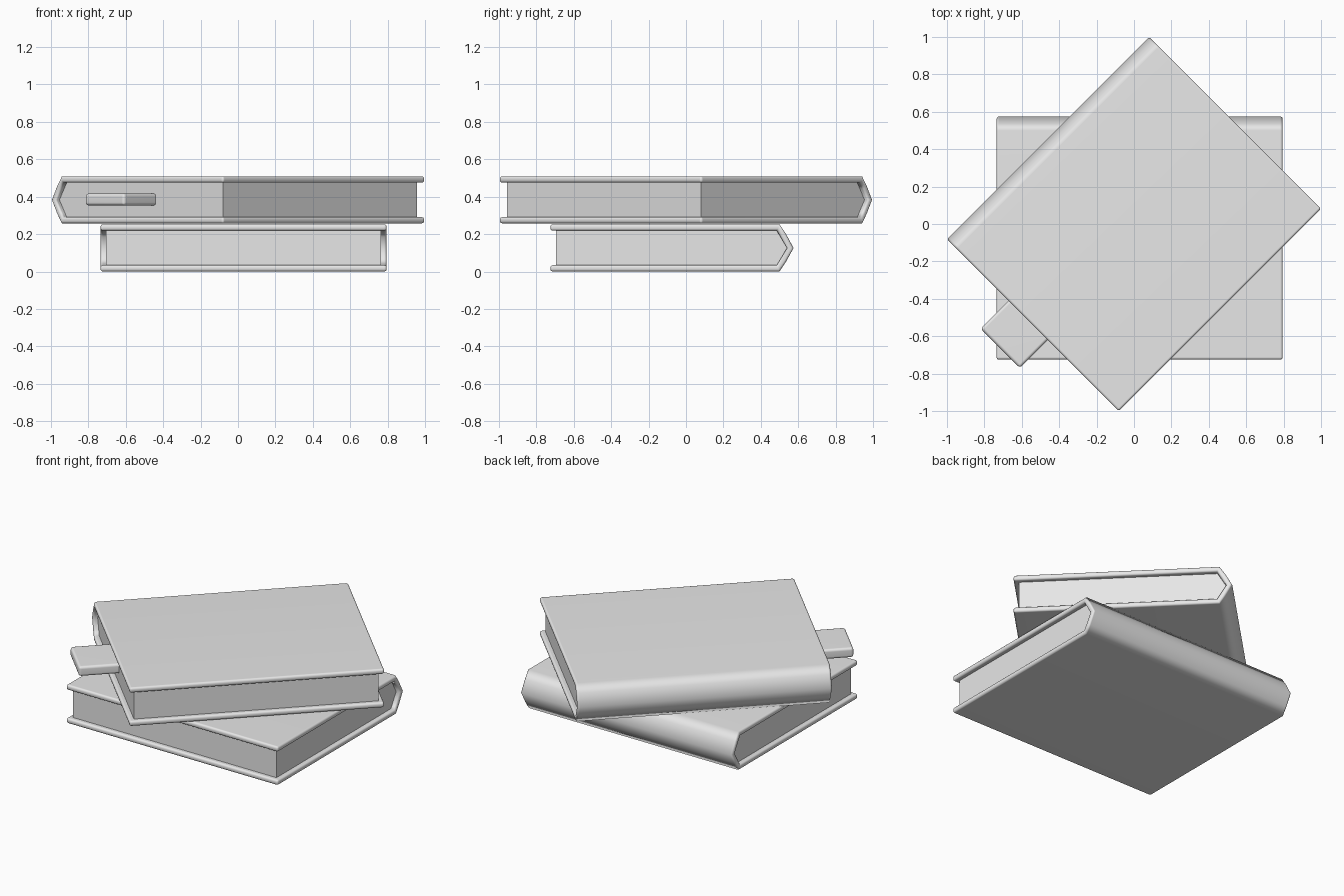
import bpy, bmesh
from math import radians
from mathutils import Matrix

if "Cube" in bpy.data.objects:
    bpy.data.objects.remove(bpy.data.objects["Cube"], do_unlink=True)

GREY = (0.8, 0.8, 0.8, 1)
grey = bpy.data.materials.new("plain_grey")
grey.use_nodes = True
grey.diffuse_color = GREY
grey.node_tree.nodes["Principled BSDF"].inputs["Base Color"].default_value = GREY

HALF_LENGTH, FORE, HEIGHT, BOARD = 0.765, -0.65, 0.252, 0.034
MID = HEIGHT / 2


def mirrored(half):
    """Complete an upper half profile, ending on the mid line, with its lower half."""
    return half + [(y, HEIGHT - z) for y, z in reversed(half[:-1])]


def extrude(name, profile, half, place, bevel_rule=None, width=0.0, smooth=False):
    """Extrude a (y, z) profile along x and round the chosen edges."""
    bm = bmesh.new()
    face = bm.faces.new([bm.verts.new((-half, y, z)) for y, z in profile])
    ext = bmesh.ops.extrude_face_region(bm, geom=[face])["geom"]
    moved = [v for v in ext if isinstance(v, bmesh.types.BMVert)]
    bmesh.ops.translate(bm, verts=moved, vec=(2 * half, 0, 0))
    bmesh.ops.recalc_face_normals(bm, faces=bm.faces)
    if bevel_rule:
        edges = [e for e in bm.edges if bevel_rule(*[v.co for v in e.verts])]
        bmesh.ops.bevel(bm, geom=edges, offset=width, segments=3,
                        profile=0.5, affect='EDGES', clamp_overlap=True)
    mesh = bpy.data.meshes.new(name)
    bm.to_mesh(mesh)
    bm.free()
    mesh.materials.append(grey)
    obj = bpy.data.objects.new(name, mesh)
    obj.matrix_world = place
    bpy.context.collection.objects.link(obj)
    if smooth:
        bpy.ops.object.select_all(action='DESELECT')
        obj.select_set(True)
        bpy.context.view_layer.objects.active = obj
        bpy.ops.object.shade_smooth_by_angle(angle=radians(60))
        normals = obj.modifiers.new("even_normals", 'WEIGHTED_NORMAL')
        normals.keep_sharp = True
    return obj


def cover_edge(a, b):
    """Rims of both ends and the fore edges of the boards."""
    at_end = a.x == b.x
    at_fore = abs(a.y - FORE) < 1e-4 and abs(b.y - FORE) < 1e-4
    return at_end or at_fore


def book(name, place):
    # Wrap-around cover with a rounded spine
    outer = mirrored([(FORE, HEIGHT), (0.575, HEIGHT), (0.61, 0.2), (0.65, MID)])
    inner = mirrored([(FORE, HEIGHT - BOARD), (0.56, HEIGHT - BOARD),
                      (0.58, 0.185), (0.615, MID)])
    extrude(name + "_cover", outer + inner[::-1], HALF_LENGTH, place,
            cover_edge, 0.013, True)
    # Page block set back from the cover edges
    pages = mirrored([(-0.62, HEIGHT - BOARD + 0.002), (0.562, HEIGHT - BOARD + 0.002),
                      (0.582, 0.187), (0.617, MID)])
    extrude(name + "_pages", pages, HALF_LENGTH - 0.03, place)


lower = Matrix.Translation((0.03, -0.075, 0))
upper = Matrix.Translation((0, 0, 0.257)) @ Matrix.Rotation(radians(45), 4, 'Z')
book("lower_book", lower)
book("upper_book", upper)

# Bookmark sticking out of one end of the upper book
strip = [(-0.113, -0.032), (0.184, -0.032), (0.184, 0.032), (-0.113, 0.032)]
extrude("bookmark", strip, 0.14,
        upper @ Matrix.Translation((-0.836, 0, MID + 0.002)),
        lambda a, b: True, 0.016, True)
